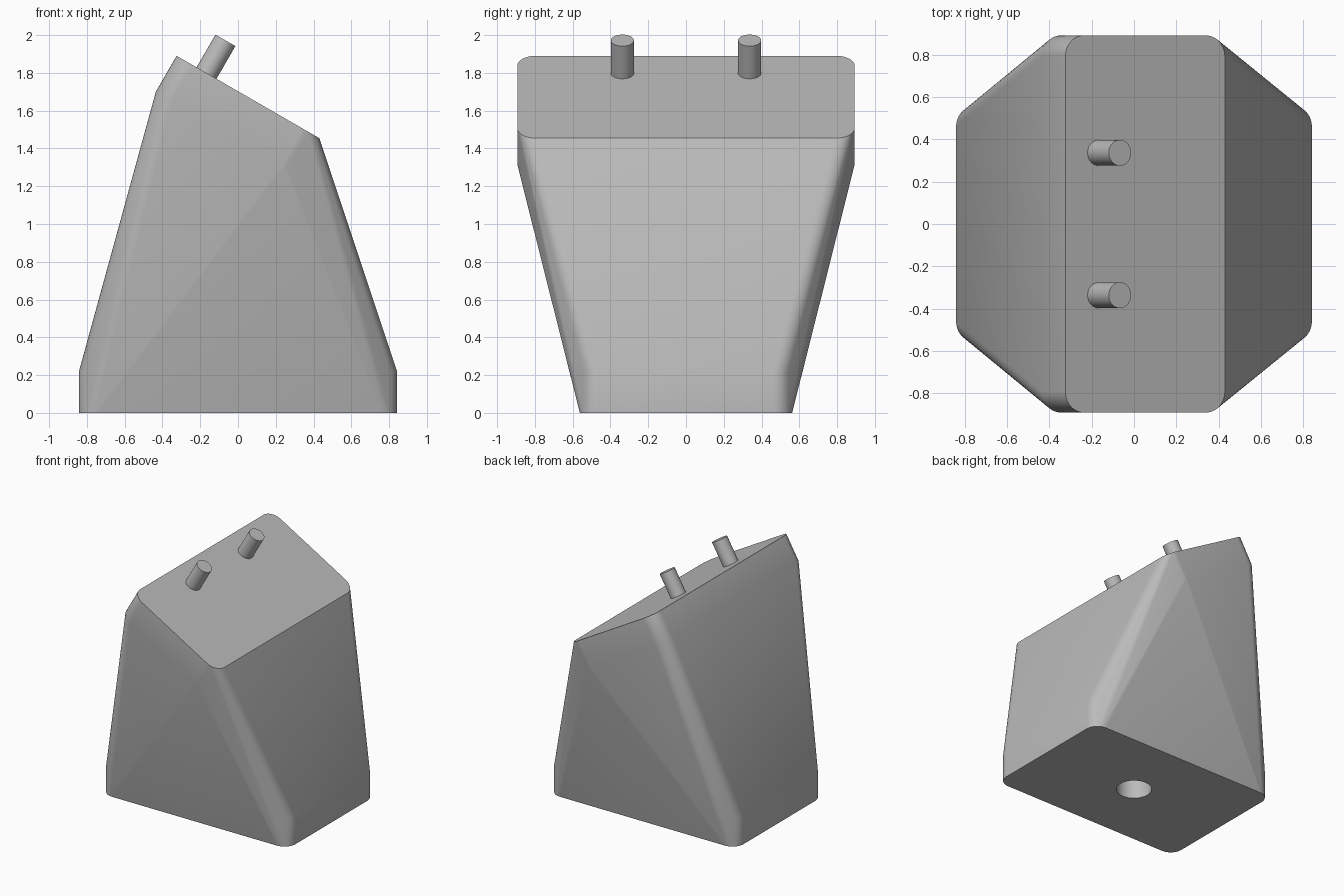
import bpy, bmesh, math
from mathutils import Matrix, Vector

cube = bpy.data.objects.get("Cube")
if cube:
    bpy.data.objects.remove(cube, do_unlink=True)

grey = bpy.data.materials.new("plain grey")
grey.use_nodes = True
colour = (0.5, 0.5, 0.5, 1)
grey.diffuse_color = colour
grey.node_tree.nodes["Principled BSDF"].inputs["Base Color"].default_value = colour

TILT = Matrix.Rotation(math.radians(30), 4, 'Y')
TOP_CENTRE = Vector((0.0525, 0, 1.6725))
TOP_FRAME = Matrix.Translation(TOP_CENTRE) @ TILT
THICK = 0.22


def make_object(name, bm):
    mesh = bpy.data.meshes.new(name)
    bm.to_mesh(mesh)
    bm.free()
    obj = bpy.data.objects.new(name, mesh)
    mesh.materials.append(grey)
    bpy.context.collection.objects.link(obj)
    return obj


def shade(obj):
    bpy.ops.object.select_all(action='DESELECT')
    obj.select_set(True)
    bpy.context.view_layer.objects.active = obj
    bpy.ops.object.shade_smooth_by_angle(angle=math.radians(30))


def add_slab_points(bm, half_x, half_y, radius, low, high, frame, steps=10):
    """Corner points of a rounded slab."""
    for quarter in range(4):
        a0 = quarter * math.pi / 2
        cx = math.copysign(half_x - radius, math.cos(a0 + math.pi / 4))
        cy = math.copysign(half_y - radius, math.sin(a0 + math.pi / 4))
        for i in range(steps + 1):
            a = a0 + i / steps * math.pi / 2
            for z in (low, high):
                point = (cx + radius * math.cos(a), cy + radius * math.sin(a), z)
                bm.verts.new(frame @ Vector(point))


def cylinder(name, radius, depth, frame, segments=48):
    """Cylinder rising from the origin of the frame."""
    bm = bmesh.new()
    bmesh.ops.create_cone(bm, cap_ends=True, segments=segments, radius1=radius,
                          radius2=radius, depth=depth,
                          matrix=frame @ Matrix.Translation((0, 0, depth / 2)))
    return make_object(name, bm)


# Body: skin stretched between a flat base slab and a tilted top slab
bm = bmesh.new()
add_slab_points(bm, 0.842, 0.562, 0.1, 0, THICK, Matrix.Identity(4))
add_slab_points(bm, 0.436, 0.892, 0.1, -THICK, 0, TOP_FRAME)
hull = bmesh.ops.convex_hull(bm, input=bm.verts[:])
inner = {g for key in ("geom_interior", "geom_unused") for g in hull[key]
         if isinstance(g, bmesh.types.BMVert)}
bmesh.ops.delete(bm, geom=list(inner), context='VERTS')
bmesh.ops.dissolve_limit(bm, angle_limit=math.radians(0.1),
                         verts=bm.verts[:], edges=bm.edges[:])
bmesh.ops.recalc_face_normals(bm, faces=bm.faces[:])
body = make_object("body", bm)

# Round socket in the underside
cutter = cylinder("socket_cutter", 0.13, 0.6, Matrix.Translation((0, 0, -0.1)))
cut = body.modifiers.new("socket", 'BOOLEAN')
cut.operation = 'DIFFERENCE'
cut.solver = 'EXACT'
cut.object = cutter
bpy.context.view_layer.objects.active = body
bpy.ops.object.modifier_apply(modifier=cut.name)
bpy.data.objects.remove(cutter, do_unlink=True)
shade(body)

# Two pegs standing square on the sloping top
for side, y in (("left", -0.337), ("right", 0.337)):
    frame = TOP_FRAME @ Matrix.Translation((-0.253, y, -0.02))
    shade(cylinder(("front" if y < 0 else "back") + "_peg", 0.061, 0.22, frame))
